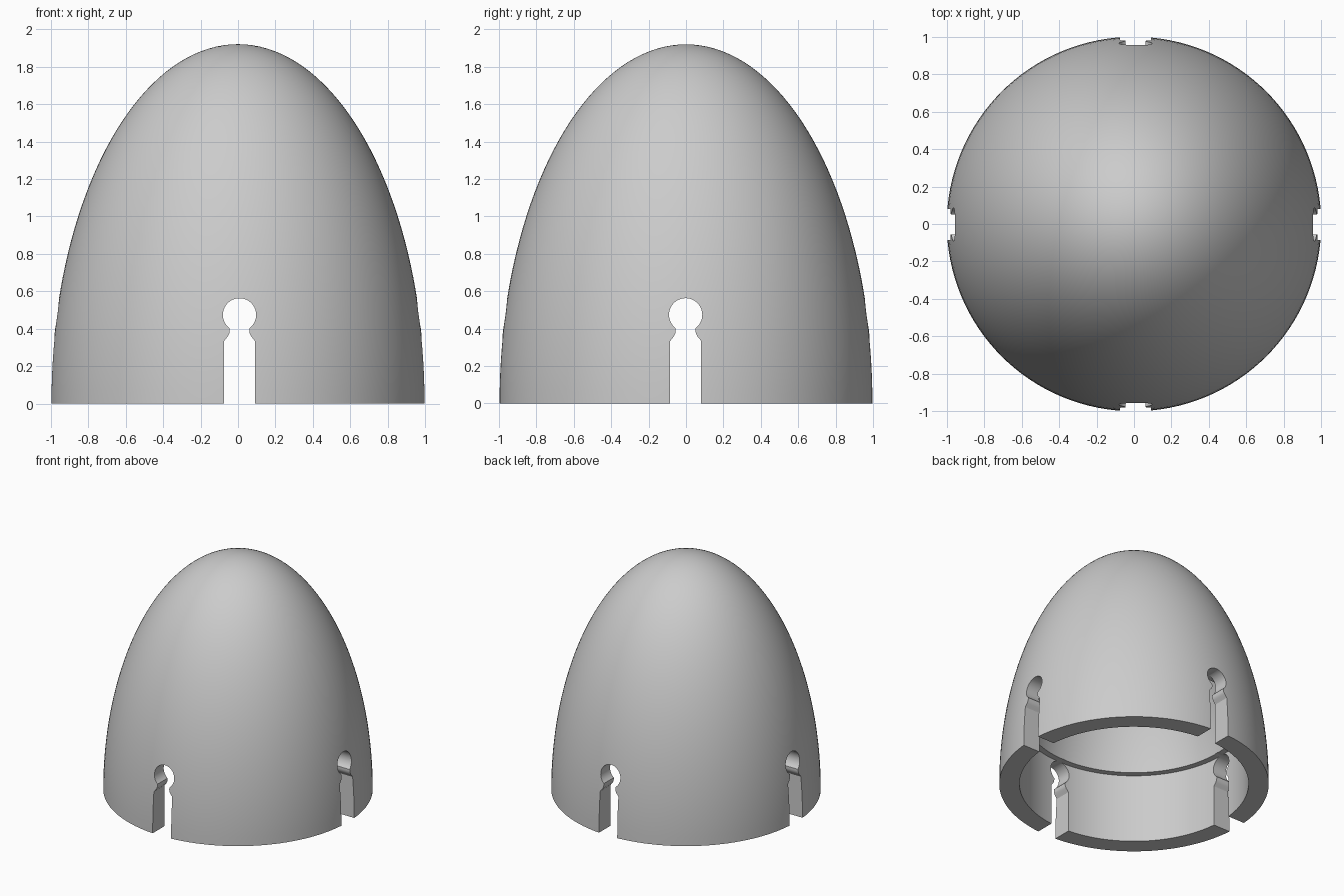
import bpy, bmesh, math
from mathutils import Matrix

if "Cube" in bpy.data.objects:
    bpy.data.objects.remove(bpy.data.objects["Cube"])

SEG, RINGS = 128, 40
R_OUT, H_OUT = 1.0, 1.92
R_IN, H_IN, LEDGE = 0.85, 1.69, 0.56

grey = bpy.data.materials.new("light grey")
grey.diffuse_color = (0.6, 0.6, 0.6, 1)
grey.use_nodes = True
grey.node_tree.nodes["Principled BSDF"].inputs["Base Color"].default_value = grey.diffuse_color


def make_object(name, bm):
    bmesh.ops.recalc_face_normals(bm, faces=bm.faces[:])
    me = bpy.data.meshes.new(name)
    bm.to_mesh(me)
    bm.free()
    me.materials.append(grey)
    ob = bpy.data.objects.new(name, me)
    bpy.context.collection.objects.link(ob)
    return ob


# Dome shell: outer half ellipsoid, hollow inside with a small ledge
profile = []
for i in range(RINGS + 1):
    a = math.pi / 2 * (1 - i / RINGS)
    profile.append((R_OUT * math.cos(a), H_OUT * math.sin(a)))
profile += [(R_IN, 0), (R_IN, LEDGE)]
start = math.asin(LEDGE / H_IN)
for i in range(RINGS + 1):
    a = start + (math.pi / 2 - start) * i / RINGS
    profile.append((R_IN * math.cos(a), H_IN * math.sin(a)))

bm = bmesh.new()
rings = []
for r, z in profile:
    if r < 1e-5:
        rings.append([bm.verts.new((0, 0, z))] * SEG)
    else:
        rings.append([bm.verts.new((r * math.cos(t), r * math.sin(t), z))
                      for t in (2 * math.pi * k / SEG for k in range(SEG))])
for a, b in zip(rings, rings[1:]):
    for k in range(SEG):
        n = (k + 1) % SEG
        corners = list(dict.fromkeys((a[k], a[n], b[n], b[k])))
        bm.faces.new(corners)
dome = make_object("dome_shell", bm)

# Keyhole outline: straight slot, narrow neck, round top
NECK, HALF, CR, CZ = 0.053, 0.083, 0.089, 0.474
right = [(HALF, -0.2), (HALF, 0.332), (0.076, 0.343), (0.063, 0.358),
         (0.055, 0.374), (NECK, 0.388)]
low = -math.acos(NECK / CR)
arc = [(CR * math.cos(t), CZ + CR * math.sin(t))
       for t in (low + (math.pi - 2 * low) * i / 36 for i in range(37))]
outline = right + arc + [(-x, z) for x, z in reversed(right)]


def cut_slots(name, angle, offset):
    """Cut a keyhole slot straight through both opposite walls."""
    bm = bmesh.new()
    face = bm.faces.new([bm.verts.new((x + offset, -1.5, z)) for x, z in outline])
    ext = bmesh.ops.extrude_face_region(bm, geom=[face])
    moved = [v for v in ext["geom"] if isinstance(v, bmesh.types.BMVert)]
    bmesh.ops.translate(bm, verts=moved, vec=(0, 3, 0))
    bmesh.ops.transform(bm, matrix=Matrix.Rotation(angle, 4, 'Z'), verts=bm.verts[:])
    cutter = make_object(name, bm)
    cutter.hide_render = True
    mod = dome.modifiers.new(name, 'BOOLEAN')
    mod.operation, mod.solver, mod.object = 'DIFFERENCE', 'EXACT', cutter
    bpy.ops.object.modifier_apply(modifier=name)
    bpy.data.objects.remove(cutter)


bpy.context.view_layer.objects.active = dome
dome.select_set(True)
cut_slots("front_back_slot_cutter", 0, 0.008)
cut_slots("side_slot_cutter", math.pi / 2, -0.002)

bpy.ops.object.shade_smooth_by_angle(angle=math.radians(30))
